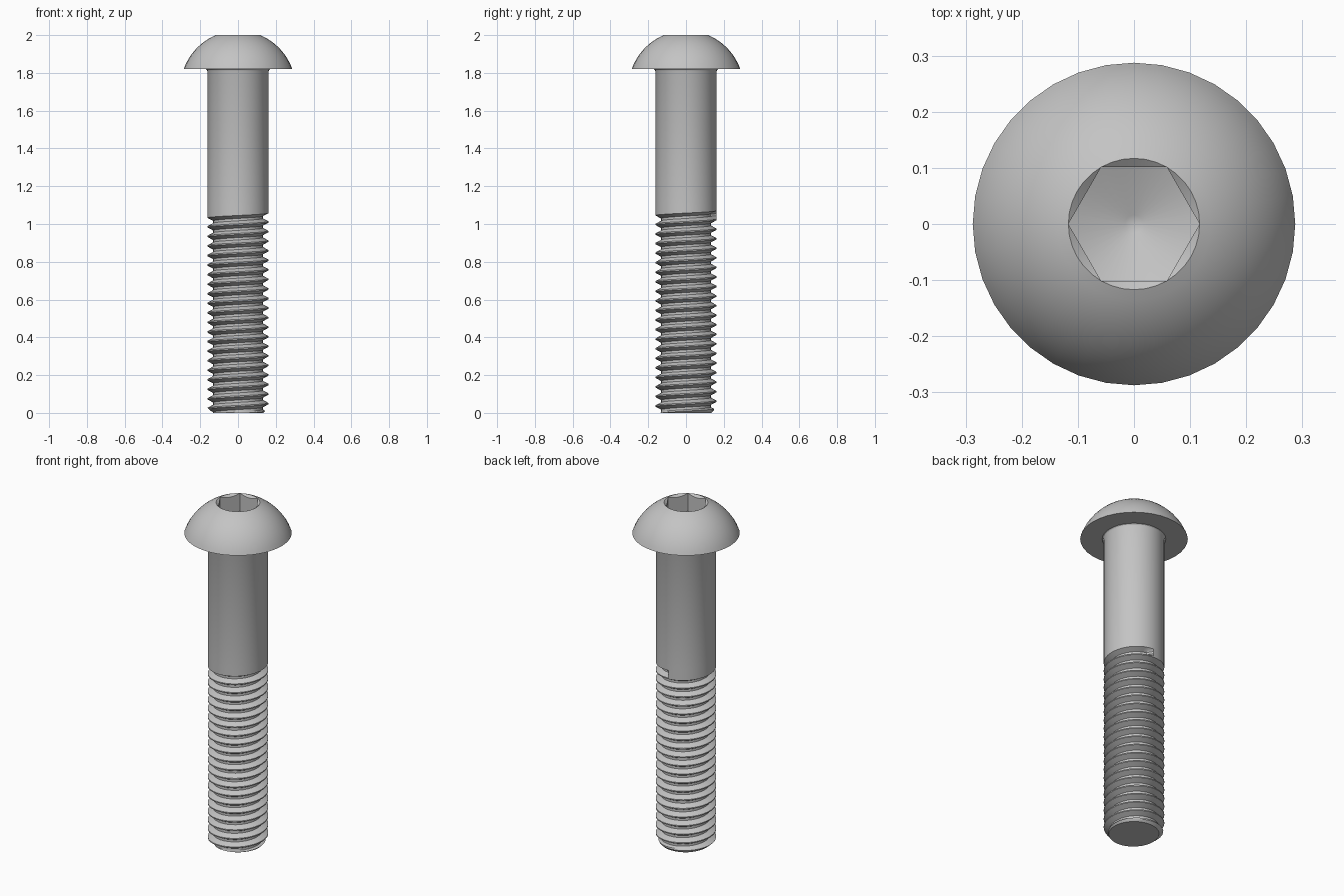
import bpy, bmesh, math

if "Cube" in bpy.data.objects:
    bpy.data.objects.remove(bpy.data.objects["Cube"], do_unlink=True)

SEG = 36            # sides around the axis
R, ROOT = 0.162, 0.132   # shank radius and thread root radius
PITCH = 0.0506
THREAD_TOP = 1.02   # lowest point of the helical thread end
JOIN = 1.09         # ring where the thread mesh becomes plain shank
HEAD_Z = 1.82
SEAM = math.pi / 2

steel = bpy.data.materials.new("steel grey")
steel.use_nodes = True
GREY = (0.55, 0.55, 0.55, 1)
steel.diffuse_color = GREY
steel.node_tree.nodes["Principled BSDF"].inputs["Base Color"].default_value = GREY


def skin(name, rows):
    """Join rows of (angle, radius, z) points into one clean surface."""
    bm = bmesh.new()
    grid = [[bm.verts.new((r * math.cos(a), r * math.sin(a), z)) for a, r, z in row]
            for row in rows]
    for low, high in zip(grid, grid[1:]):
        for i in range(SEG):
            bm.faces.new((low[i], low[i + 1], high[i + 1], high[i]))
    bmesh.ops.remove_doubles(bm, verts=bm.verts, dist=1e-4)
    bmesh.ops.recalc_face_normals(bm, faces=bm.faces)
    mesh = bpy.data.meshes.new(name)
    bm.to_mesh(mesh)
    bm.free()
    mesh.materials.append(steel)
    obj = bpy.data.objects.new(name, mesh)
    bpy.context.collection.objects.link(obj)
    bpy.ops.object.select_all(action="DESELECT")
    obj.select_set(True)
    bpy.context.view_layer.objects.active = obj
    bpy.ops.object.shade_smooth_by_angle(angle=math.radians(30))
    return obj


def ring(r, z, start=0.0):
    return [(start + math.tau * i / SEG, r, z) for i in range(SEG + 1)]


def thread_radius(turn, z):
    """Trapezoid thread: crest, falling flank, root, rising flank."""
    f = (turn + 1e-6) % 1
    if turn > -1e-6 or f < 0.125:
        depth = 0
    elif f < 0.4375:
        depth = (f - 0.125) / 0.3125
    elif f < 0.6875:
        depth = 1
    else:
        depth = (1 - f) / 0.3125
    return min(R - (R - ROOT) * depth, 0.135 + z)   # end chamfer


# Threaded shank: rows follow the helix, trimmed flat at both ends
rows = [ring(0, 0, SEAM)]
for whole in range(-22, 2):
    for part in (0, 0.125, 0.28, 0.4375, 0.6875, 0.84):
        row = []
        for i in range(SEG + 1):
            z = THREAD_TOP + PITCH * (whole + part + i / SEG)
            z = min(max(z, 0), JOIN)
            turn = (z - THREAD_TOP) / PITCH - (i % SEG) / SEG
            row.append((SEAM + math.tau * i / SEG, thread_radius(turn, z), z))
        rows.append(row)
# Plain shank and the small fillet under the head
rows += [ring(R, JOIN, SEAM), ring(R, HEAD_Z - 0.012, SEAM),
         ring(R + 0.003, HEAD_Z - 0.004, SEAM), ring(R + 0.008, HEAD_Z, SEAM)]
skin("threaded_shank", rows)

# Domed head: underside, then a spherical arc up to the socket rim
RIM, TOP, CENTRE, BALL = 0.117, 2.0, 1.718, 0.305
rows = [ring(R, HEAD_Z)]
low, high = math.asin((HEAD_Z - CENTRE) / BALL), math.acos(RIM / BALL)
for k in range(13):
    a = low + (high - low) * k / 12
    rows.append(ring(BALL * math.cos(a), CENTRE + BALL * math.sin(a)))
rows.append(ring(RIM, TOP))

# Hex socket: chamfered mouth, flat walls and a shallow drilled floor
FLAT = RIM * math.cos(math.pi / 6)
hexagon = []
for i in range(SEG + 1):
    a = math.tau * i / SEG
    hexagon.append((a, FLAT / math.cos(a % (math.pi / 3) - math.pi / 6)))
rows.append([(a, r, TOP - (RIM - r) * 0.8) for a, r in hexagon])
rows.append([(a, r, TOP - 0.105 - (RIM - r) * 0.4) for a, r in hexagon])
rows += [ring(0.016, TOP - 0.146), ring(0, TOP - 0.15)]
skin("button_head", rows)
